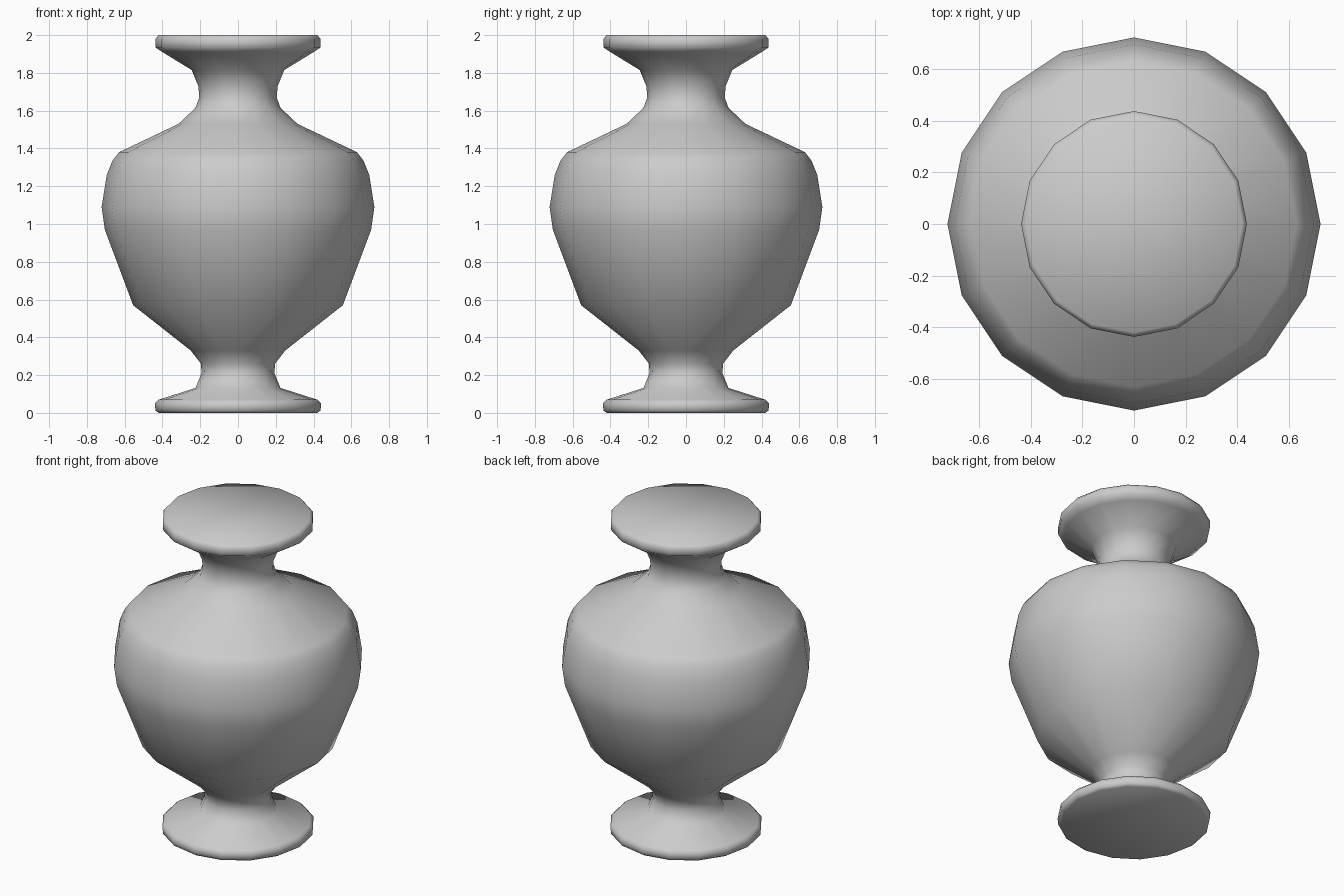
import bpy, bmesh, math

if "Cube" in bpy.data.objects:
    bpy.data.objects.remove(bpy.data.objects["Cube"])

SIDES = 16

# Half profile of the urn (radius, height), from foot to rim
profile = [
    (0.42, 0.0), (0.437, 0.012), (0.44, 0.05), (0.42, 0.07),
    (0.225, 0.132), (0.193, 0.21), (0.196, 0.26), (0.25, 0.33),
    (0.555, 0.57), (0.705, 0.97), (0.722, 1.09), (0.695, 1.26),
    (0.665, 1.335), (0.63, 1.38), (0.315, 1.53), (0.225, 1.615),
    (0.205, 1.67), (0.21, 1.73), (0.245, 1.815), (0.40, 1.91),
    (0.437, 1.935), (0.437, 1.98), (0.42, 2.0),
]


def lathe(name, points, sides):
    """Revolve a half profile around z and close both ends."""
    bm = bmesh.new()
    rings = [[bm.verts.new((r * math.cos(2 * math.pi * i / sides),
                            r * math.sin(2 * math.pi * i / sides), z))
              for i in range(sides)] for r, z in points]
    for low, high in zip(rings, rings[1:]):
        for i in range(sides):
            j = (i + 1) % sides
            bm.faces.new((low[i], low[j], high[j], high[i]))
    bm.faces.new(rings[0][::-1])
    bm.faces.new(rings[-1])
    for f in bm.faces:
        f.smooth = True
    mesh = bpy.data.meshes.new(name)
    bm.to_mesh(mesh)
    bm.free()
    obj = bpy.data.objects.new(name, mesh)
    bpy.context.collection.objects.link(obj)
    return obj


# Closed urn with foot, body, neck and solid rim
lathe("urn", profile, SIDES)
